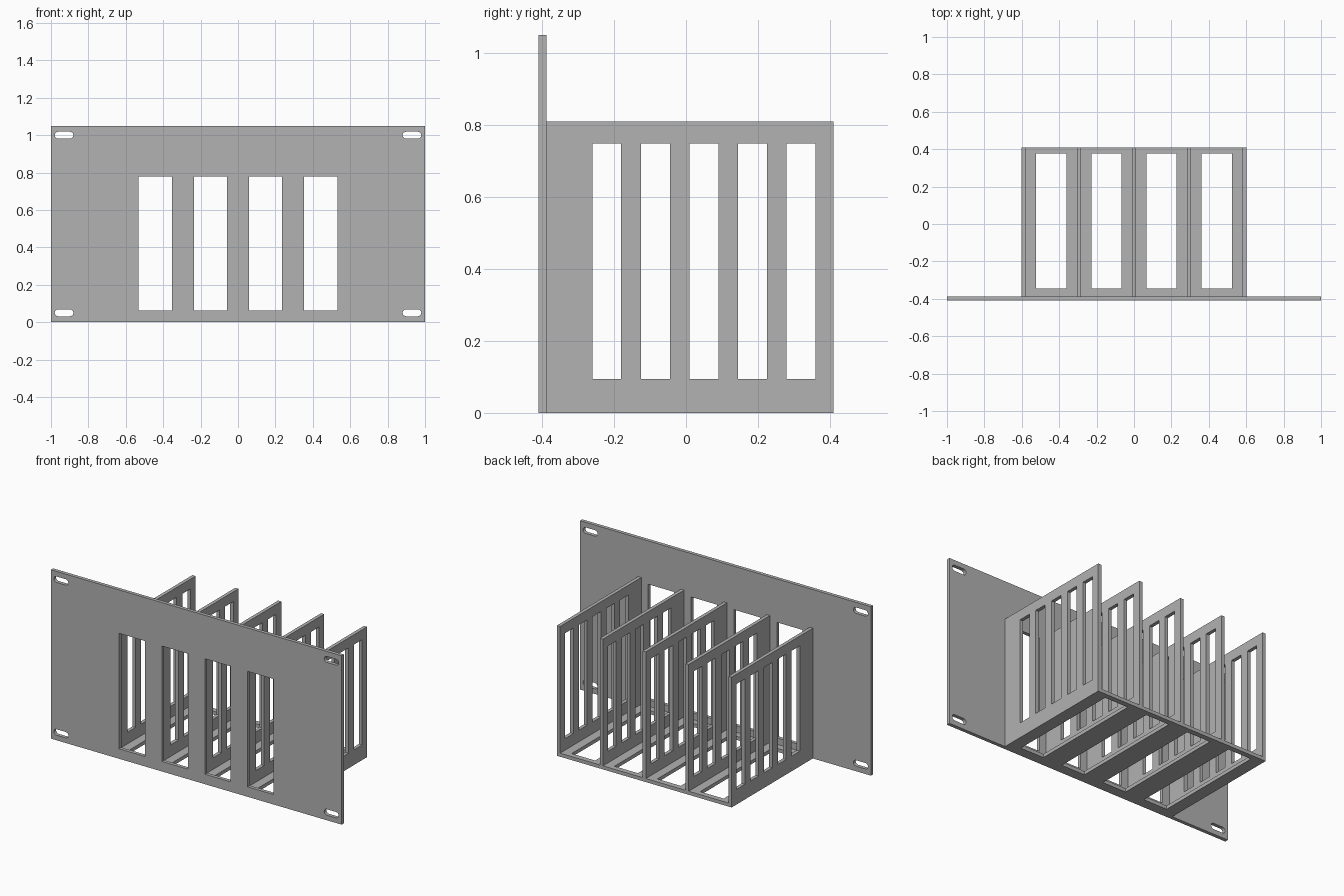
import bpy, bmesh, math
from mathutils import Matrix, Vector

if "Cube" in bpy.data.objects:
    bpy.data.objects.remove(bpy.data.objects["Cube"], do_unlink=True)

T = 0.022                       # sheet thickness
FRONT, BACK = -0.41, 0.41       # depth limits
INNER = FRONT + T               # rear face of the front panel
PITCH = 0.295                   # divider spacing
BAYS = [(i - 1.5) * PITCH for i in range(4)]
X, Y, Z = Vector((1, 0, 0)), Vector((0, 1, 0)), Vector((0, 0, 1))

grey = bpy.data.materials.new("plain_grey")
grey.use_nodes = True
colour = (0.445, 0.445, 0.445, 1)
grey.diffuse_color = colour
grey.node_tree.nodes["Principled BSDF"].inputs["Base Color"].default_value = colour


def rect(u0, u1, v0, v1):
    return [(u0, v0), (u1, v0), (u1, v1), (u0, v1)]


def slot(u, v, length, height, steps=8):
    """Outline of a slot with semicircular ends."""
    r = height / 2
    pts = []
    for side in (1, -1):
        for i in range(steps + 1):
            a = side * math.pi / 2 - math.pi / 2 + math.pi * (i / steps - 0.5)
            a += math.pi / 2 * (1 - side) - math.pi / 2 * (1 - side) / 1
            a = math.pi * (i / steps - 0.5) + (0 if side == 1 else math.pi)
            pts.append((u + side * (length / 2 - r) + r * math.cos(a), v + r * math.sin(a)))
    return pts


def sheet(name, loops, u, v, centre):
    """Flat sheet: first loop is the outline, the others are openings."""
    curve = bpy.data.curves.new(name, "CURVE")
    curve.dimensions = "2D"
    curve.fill_mode = "BOTH"
    curve.extrude = T / 2
    for loop in loops:
        spline = curve.splines.new("POLY")
        spline.points.add(len(loop) - 1)
        for p, (a, b) in zip(spline.points, loop):
            p.co = (a, b, 0, 1)
        spline.use_cyclic_u = True
    temp = bpy.data.objects.new(name + "_outline", curve)
    bpy.context.collection.objects.link(temp)
    mesh = bpy.data.meshes.new_from_object(
        temp.evaluated_get(bpy.context.evaluated_depsgraph_get()))
    bpy.data.objects.remove(temp, do_unlink=True)

    bm = bmesh.new()
    bm.from_mesh(mesh)
    bmesh.ops.remove_doubles(bm, verts=bm.verts, dist=0.0001)
    frame = Matrix((u, v, u.cross(v))).transposed().to_4x4()
    bm.transform(Matrix.Translation(centre) @ frame)
    bmesh.ops.recalc_face_normals(bm, faces=bm.faces)
    for f in bm.faces:
        f.smooth = False
        f.material_index = 0
    bm.to_mesh(mesh)
    bm.free()
    mesh.name = name
    mesh.materials.clear()
    mesh.materials.append(grey)
    obj = bpy.data.objects.new(name, mesh)
    bpy.context.collection.objects.link(obj)
    return obj


# Front panel with bay windows and corner mounting slots
panel = [rect(-1, 1, 0, 1.05)]
panel += [rect(x - 0.089, x + 0.089, 0.062, 0.78) for x in BAYS]
panel += [slot(x, z, 0.1, 0.037) for x in (-0.93, 0.93) for z in (0.05, 1.0)]
sheet("front_panel", panel, X, Z, (0, FRONT + T / 2, 0))

# Floor with one opening per bay
half = 2 * PITCH + T / 2
floor = [rect(-half, half, INNER, BACK)]
floor += [rect(x - 0.081, x + 0.081, -0.345, 0.377) for x in BAYS]
sheet("floor", floor, X, Y, (0, 0, T / 2))

# Upright dividers with five vent openings each
divider = [rect(INNER, BACK, T, 0.81)]
for i in range(5):
    y = 0.05 + (i - 2) * 0.135
    divider.append(rect(y - 0.04, y + 0.04, 0.094, 0.749))
for i in range(5):
    sheet(f"divider_{i + 1}", divider, Y, Z, ((i - 2) * PITCH, 0, 0))
